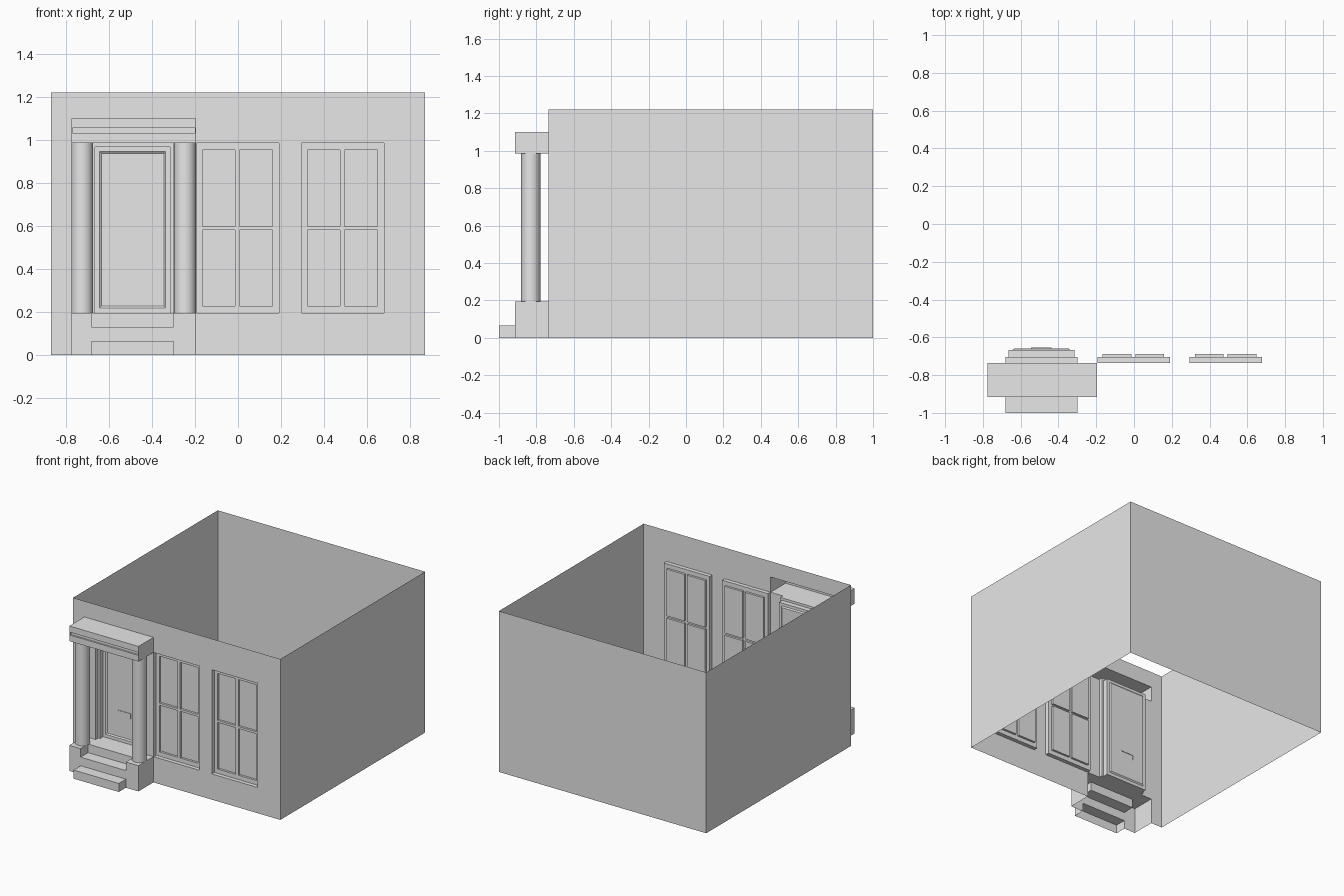
import bpy, bmesh

cube = bpy.data.objects.get("Cube")
if cube:
    bpy.data.objects.remove(cube, do_unlink=True)

plaster = bpy.data.materials.new("plain_grey")
plaster.use_nodes = True
GREY = (0.8, 0.8, 0.8, 1)
plaster.diffuse_color = GREY
plaster.node_tree.nodes["Principled BSDF"].inputs["Base Color"].default_value = GREY


def finish(name, bm):
    bmesh.ops.remove_doubles(bm, verts=bm.verts, dist=0.0001)
    mesh = bpy.data.meshes.new(name)
    bm.to_mesh(mesh)
    bm.free()
    mesh.materials.append(plaster)
    obj = bpy.data.objects.new(name, mesh)
    bpy.context.collection.objects.link(obj)
    return obj


def face(bm, *points):
    bm.faces.new([bm.verts.new(p) for p in points])


def corners(rect, y):
    x0, x1, z0, z1 = rect
    return [(x0, y, z0), (x1, y, z0), (x1, y, z1), (x0, y, z1)]


def sheet(bm, rect, y, holes=()):
    """Front-facing sheet with rectangular openings; rect = x0, x1, z0, z1."""
    rects = [rect, *holes]
    xs = sorted({v for r in rects for v in r[:2]})
    zs = sorted({v for r in rects for v in r[2:]})
    for x0, x1 in zip(xs, xs[1:]):
        for z0, z1 in zip(zs, zs[1:]):
            cx, cz = (x0 + x1) / 2, (z0 + z1) / 2
            if not any(h[0] < cx < h[1] and h[2] < cz < h[3] for h in holes):
                face(bm, *corners((x0, x1, z0, z1), y))


def reveal(bm, rect, y0, y1, rect_end=None):
    """Four sides joining a rectangle at y0 to one at y1."""
    a, b = corners(rect, y0), corners(rect_end or rect, y1)
    for i in range(4):
        j = (i + 1) % 4
        face(bm, a[i], a[j], b[j], b[i])


def strip(bm, x0, x1, path):
    """Sweep a (y, z) path across x."""
    for (ya, za), (yb, zb) in zip(path, path[1:]):
        face(bm, (x0, ya, za), (x1, ya, za), (x1, yb, zb), (x0, yb, zb))


def cheek(bm, x, y0, y1, z0, z1, facing):
    """Side face looking along +x or -x."""
    pts = [(x, y0, z0), (x, y1, z0), (x, y1, z1), (x, y0, z1)]
    face(bm, *(pts if facing > 0 else pts[::-1]))


# Main dimensions
HALF, FRONT, BACK, TOP = 0.87, -0.735, 1.0, 1.22
PORCH_L, PORCH_R, PORCH_Y = -0.775, -0.195, -0.915
STEP_L, STEP_R = -0.68, -0.30
FLOOR, HEAD = 0.195, 0.985
INNER = -0.705

door_opening = (STEP_L, STEP_R, FLOOR, HEAD)
beam = (PORCH_L, PORCH_R, HEAD, 1.10)
porch_base = (PORCH_L, PORCH_R, 0, FLOOR)
windows = [(x, x + 0.383, FLOOR, HEAD) for x in (-0.193, 0.295)]

# Open-topped walls
bm = bmesh.new()
sheet(bm, (-HALF, HALF, 0, TOP), FRONT, [door_opening, beam, porch_base, *windows])
cheek(bm, HALF, FRONT, BACK, 0, TOP, 1)
cheek(bm, -HALF, FRONT, BACK, 0, TOP, -1)
face(bm, *corners((-HALF, HALF, 0, TOP), BACK)[::-1])
finish("walls", bm)

# Recessed four-pane windows
for i, opening in enumerate(windows):
    bm = bmesh.new()
    x = opening[0]
    panes = [(x + a, x + a + 0.152, z0, z1)
             for a in (0.027, 0.201)
             for z0, z1 in ((0.228, 0.581), (0.598, 0.953))]
    reveal(bm, opening, FRONT, INNER)
    sheet(bm, opening, INNER, panes)
    for pane in panes:
        reveal(bm, pane, INNER, -0.689)
        sheet(bm, pane, -0.689)
    finish(f"window_{i + 1}", bm)

# Door set back in a stepped surround
bm = bmesh.new()
inner = (-0.665, -0.315, FLOOR, 0.967)
moulding = (-0.644, -0.336, 0.219, 0.946)
panel = (-0.635, -0.345, 0.228, 0.937)
reveal(bm, door_opening, FRONT, INNER)
sheet(bm, door_opening, INNER, [inner])
reveal(bm, inner, INNER, -0.667)
sheet(bm, inner, -0.667, [moulding])
reveal(bm, moulding, -0.667, -0.66, panel)
sheet(bm, panel, -0.66)
finish("door", bm)

# Thin lever handles on both faces of the door
for name, tip, y in (("outer_handle", -0.438, -0.663), ("inner_handle", -0.543, -0.657)):
    bm = bmesh.new()
    for rect in ((-0.543, -0.438, 0.424, 0.428), (tip - 0.002, tip + 0.002, 0.39, 0.428)):
        reveal(bm, rect, y + 0.002, y - 0.002)
        sheet(bm, rect, y - 0.002)
        face(bm, *corners(rect, y + 0.002)[::-1])
    finish(name, bm)

# Porch beam with a shallow groove
bm = bmesh.new()
groove = (PORCH_L + 0.006, PORCH_R - 0.004, 1.032, 1.054)
reveal(bm, beam, FRONT, PORCH_Y)
sheet(bm, beam, PORCH_Y, [groove])
reveal(bm, groove, PORCH_Y, PORCH_Y + 0.012)
sheet(bm, groove, PORCH_Y + 0.012)
finish("porch_beam", bm)

# Pedestals and entrance steps, hollow underneath
bm = bmesh.new()
TREAD_Y, RISE = -0.825, 0.065
for x0, x1 in ((PORCH_L, STEP_L), (STEP_R, PORCH_R)):
    strip(bm, x0, x1, [(PORCH_Y, 0), (PORCH_Y, FLOOR), (FRONT, FLOOR)])
for side, outer, edge in ((-1, PORCH_L, STEP_L), (1, PORCH_R, STEP_R)):
    cheek(bm, outer, PORCH_Y, FRONT, 0, FLOOR, side)
    cheek(bm, edge, PORCH_Y, TREAD_Y, 2 * RISE, FLOOR, -side)
    cheek(bm, edge, -1, PORCH_Y, 0, RISE, side)
strip(bm, STEP_L, STEP_R, [(-1, 0), (-1, RISE), (PORCH_Y, RISE), (PORCH_Y, 2 * RISE),
                           (TREAD_Y, 2 * RISE), (TREAD_Y, FLOOR), (FRONT, FLOOR)])
finish("porch_base_and_steps", bm)

# Round columns
for name, x in (("right_column", -0.724), ("left_column", -0.246)):
    bpy.ops.mesh.primitive_cylinder_add(vertices=32, radius=0.051, depth=HEAD - FLOOR,
                                        end_fill_type='NOTHING',
                                        location=(x, -0.83, (HEAD + FLOOR) / 2))
    column = bpy.context.object
    column.name = name
    column.data.materials.append(plaster)
    bpy.ops.object.shade_smooth_by_angle()
